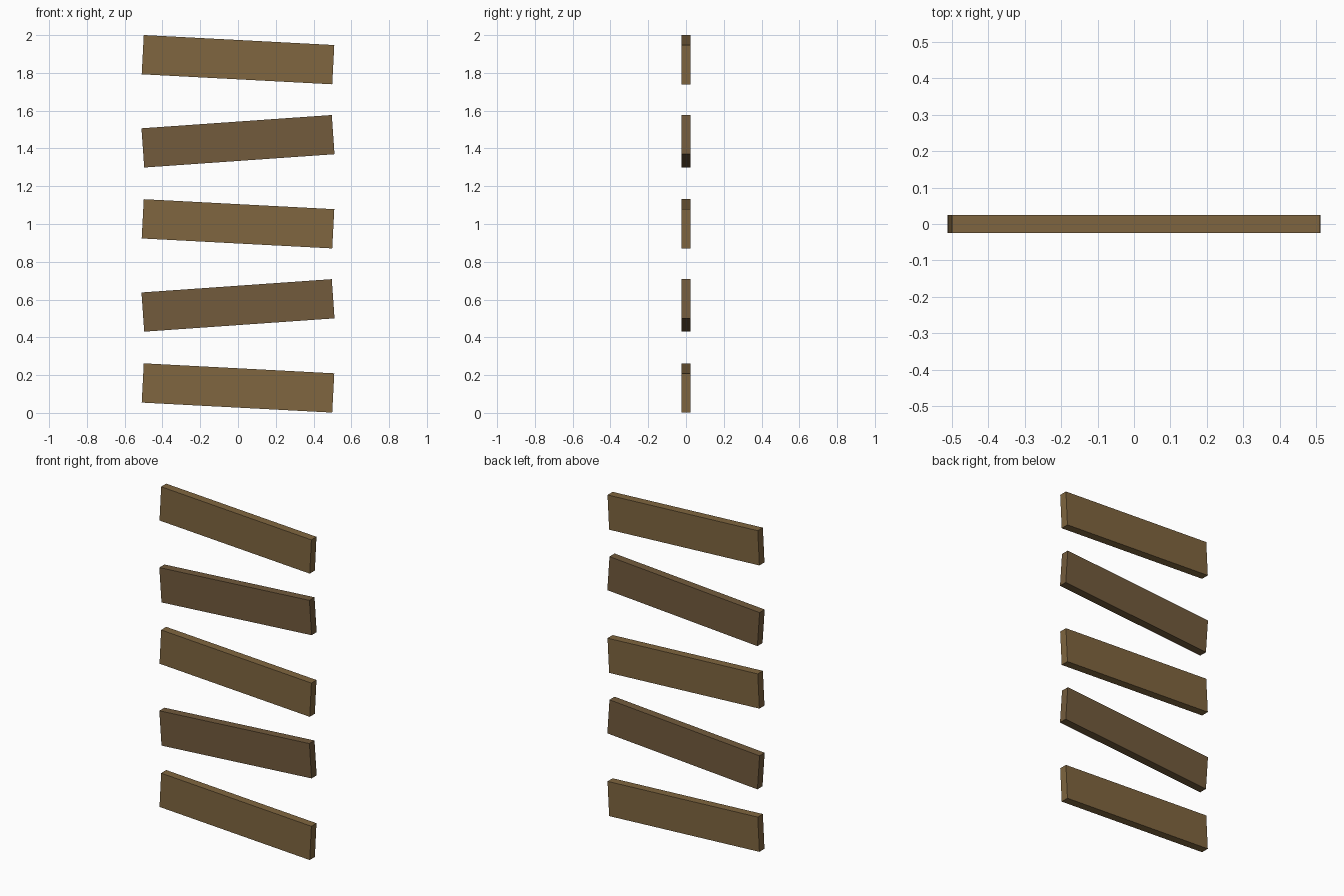
import bpy
from math import radians

if "Cube" in bpy.data.objects:
    bpy.data.objects.remove(bpy.data.objects["Cube"])

LENGTH, THICK, WIDTH = 1.01, 0.049, 0.208


def material(name, rgb):
    m = bpy.data.materials.new(name)
    m.diffuse_color = (*rgb, 1)
    m.use_nodes = True
    m.node_tree.nodes["Principled BSDF"].inputs["Base Color"].default_value = m.diffuse_color
    return m


light_wood = material("light_wood", (0.216, 0.133, 0.051))
dark_wood = material("dark_wood", (0.17, 0.105, 0.046))


def plank(name, z, tilt, mat):
    bpy.ops.mesh.primitive_cube_add(size=1, location=(0, 0, z))
    o = bpy.context.object
    o.name = name
    o.scale = (LENGTH, THICK, WIDTH)
    bpy.ops.object.transform_apply(location=False, rotation=False, scale=True)
    # positive tilt raises the right end
    o.rotation_euler = (0, radians(-tilt), 0)
    o.data.materials.append(mat)


# light planks lean down to the right
for i, z in enumerate((0.132, 1.001, 1.87)):
    plank(f"light_plank_{i + 1}", z, -3, light_wood)

# dark planks between them lean up to the right
for i, z in enumerate((0.569, 1.438)):
    plank(f"dark_plank_{i + 1}", z, 4, dark_wood)
